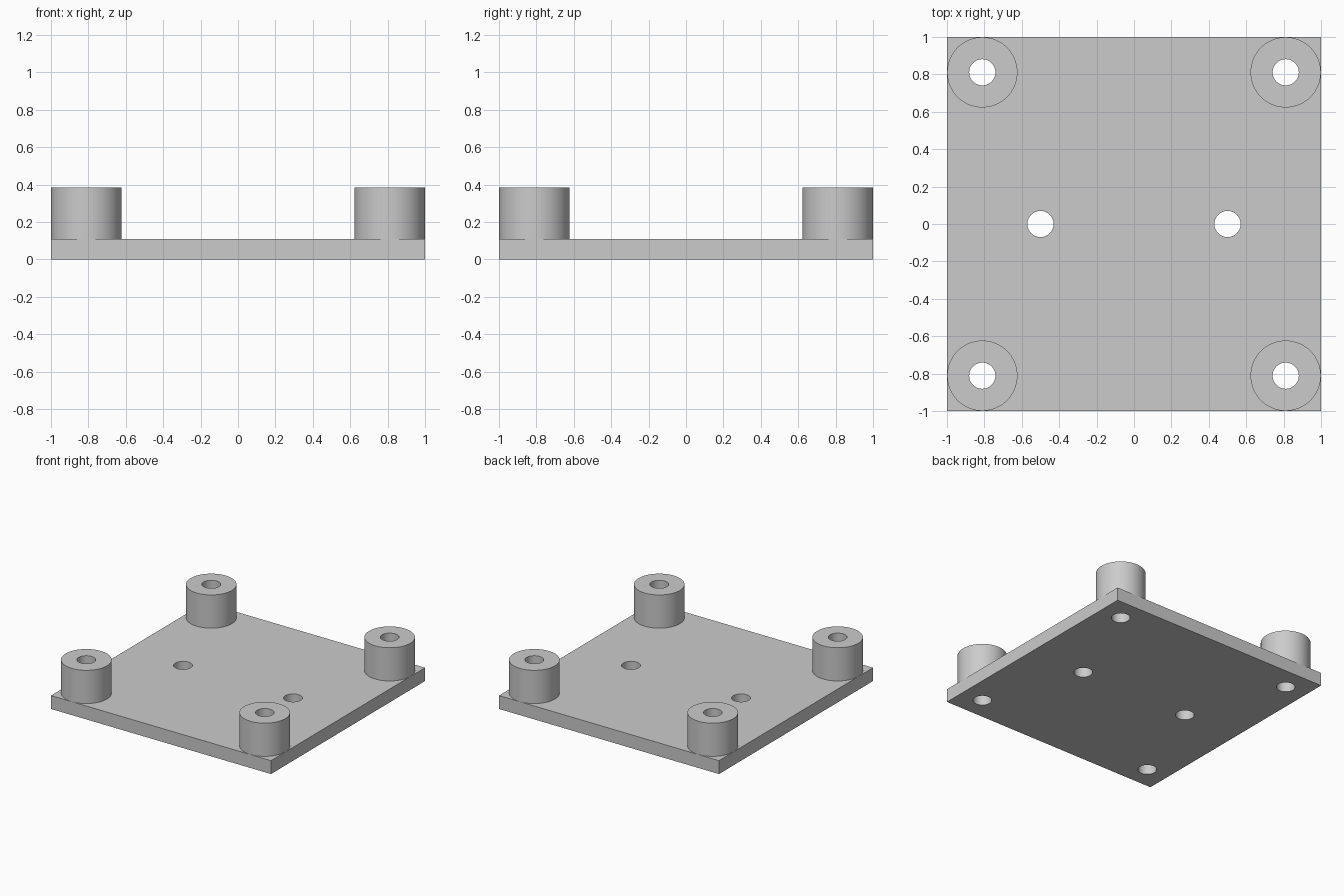
import bpy
import bmesh
from math import cos, sin, tau

PLATE_TOP, BOSS_TOP = 0.11, 0.383
BOSS_R, HOLE_R = 0.188, 0.07
BOSS_POS, HOLE_POS = 0.811, 0.5
SIDES = 64

if "Cube" in bpy.data.objects:
    bpy.data.objects.remove(bpy.data.objects["Cube"], do_unlink=True)

grey = bpy.data.materials.new("light_grey")
grey.use_nodes = True
colour = (0.6, 0.6, 0.6, 1)
grey.diffuse_color = colour
grey.node_tree.nodes["Principled BSDF"].inputs["Base Color"].default_value = colour


def make_object(name, bm):
    bmesh.ops.recalc_face_normals(bm, faces=bm.faces)
    mesh = bpy.data.meshes.new(name)
    bm.to_mesh(mesh)
    bm.free()
    mesh.materials.append(grey)
    obj = bpy.data.objects.new(name, mesh)
    bpy.context.collection.objects.link(obj)
    return obj


def activate(obj):
    bpy.ops.object.select_all(action='DESELECT')
    obj.select_set(True)
    bpy.context.view_layer.objects.active = obj


def lathe(name, profile, x, y, capped=False):
    """Revolve (radius, z) points around a vertical axis at x, y."""
    bm = bmesh.new()
    rings = [[bm.verts.new((x + r * cos(tau * i / SIDES), y + r * sin(tau * i / SIDES), z))
              for i in range(SIDES)] for r, z in profile]
    for a, b in zip(rings, rings[1:]):
        for i in range(SIDES):
            j = (i + 1) % SIDES
            bm.faces.new((a[i], a[j], b[j], b[i]))
    if capped:
        bm.faces.new(rings[0])
        bm.faces.new(rings[-1])
    return make_object(name, bm)


# Square base plate
bm = bmesh.new()
bmesh.ops.create_cube(bm, size=1)
bmesh.ops.scale(bm, vec=(2, 2, PLATE_TOP), verts=bm.verts)
bmesh.ops.translate(bm, vec=(0, 0, PLATE_TOP / 2), verts=bm.verts)
plate = make_object("base_plate", bm)

# Corner standoffs, open underneath where they meet the plate
corners = {"front_right": (-1, -1), "front_left": (1, -1),
           "back_right": (-1, 1), "back_left": (1, 1)}
centres = [(-HOLE_POS, 0), (HOLE_POS, 0)]
parts = [plate]
for label, (sx, sy) in corners.items():
    x, y = sx * BOSS_POS, sy * BOSS_POS
    centres.append((x, y))
    parts.append(lathe(label + "_standoff",
                       [(BOSS_R, PLATE_TOP), (BOSS_R, BOSS_TOP),
                        (HOLE_R, BOSS_TOP), (HOLE_R, PLATE_TOP)], x, y))

# Through holes in the plate
for x, y in centres:
    cutter = lathe("hole_cutter", [(HOLE_R, -0.1), (HOLE_R, PLATE_TOP + 0.1)], x, y, True)
    cutter.hide_render = True
    cut = plate.modifiers.new("hole", 'BOOLEAN')
    cut.operation = 'DIFFERENCE'
    cut.solver = 'EXACT'
    cut.object = cutter
    activate(plate)
    bpy.ops.object.modifier_apply(modifier=cut.name)
    bpy.data.objects.remove(cutter, do_unlink=True)

# Smooth round walls, sharp rims
for part in parts:
    activate(part)
    bpy.ops.object.shade_smooth_by_angle(angle=0.6)
